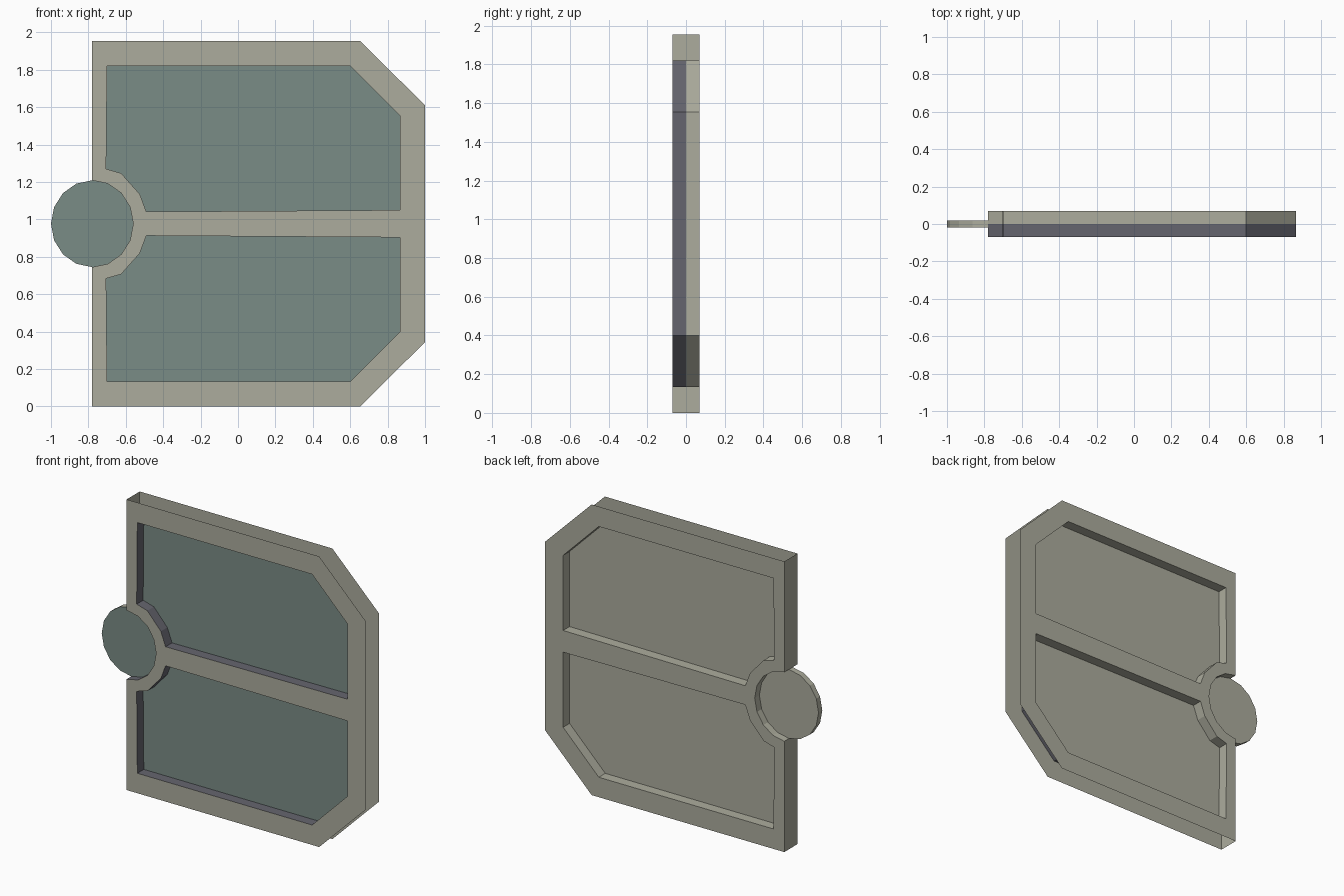
import bpy, bmesh, math

if "Cube" in bpy.data.objects:
    bpy.data.objects.remove(bpy.data.objects["Cube"])

T = 0.07           # half thickness of the door
MID = 0.977        # height of the mirror line
CX, RX, RZ = -0.78, 0.22, 0.232   # lock disc centre and radii


def material(name, rgb):
    m = bpy.data.materials.new(name)
    m.diffuse_color = (*rgb, 1)
    m.use_nodes = True
    m.node_tree.nodes["Principled BSDF"].inputs["Base Color"].default_value = m.diffuse_color
    return m


tan = material("warm grey", (0.413, 0.413, 0.337))
teal = material("grey teal", (0.195, 0.262, 0.238))
dark = material("dark slate", (0.130, 0.130, 0.156))


def finish(name, bm, mats):
    me = bpy.data.meshes.new(name)
    bm.to_mesh(me)
    bm.free()
    for m in mats:
        me.materials.append(m)
    ob = bpy.data.objects.new(name, me)
    bpy.context.collection.objects.link(ob)
    return ob


def plate(bm, loops, y, mat=0):
    """Fill an outline (with optional holes) at depth y, facing away from y = 0."""
    edges = []
    for loop in loops:
        vs = [bm.verts.new((x, y, z)) for x, z in loop]
        edges += [bm.edges.new((vs[i - 1], vs[i])) for i in range(len(vs))]
    made = bmesh.ops.triangle_fill(bm, use_beauty=True, use_dissolve=False, edges=edges)
    for f in made["geom"]:
        if isinstance(f, bmesh.types.BMFace):
            f.normal_update()
            if f.normal.y * y < 0:
                f.normal_flip()
            f.material_index = mat


def wall(bm, path, y0, y1, mat=0, closed=False):
    """Strip of quads along a path; the left side of the path is outside."""
    pts = path + path[:1] if closed else path
    for (ax, az), (bx, bz) in zip(pts, pts[1:]):
        f = bm.faces.new([bm.verts.new(c) for c in
                          ((ax, y0, az), (ax, y1, az), (bx, y1, bz), (bx, y0, bz))])
        f.material_index = mat


def mirrored(path):
    return [(x, 2 * MID - z) for x, z in reversed(path)]


def oval(k):
    a = math.radians(22.5 * k)
    return (CX + RX * math.sin(a), MID + RZ * math.cos(a))


# Profiles in x, z
notch = [oval(k) for k in range(9)]
upper = [(-0.78, 1.954), (0.653, 1.954), (1.0, 1.61)]
outline = upper + mirrored(upper) + notch[::-1]
top_hole = [(-0.70, 1.82), (0.60, 1.82), (0.865, 1.555), (0.865, 1.05), (-0.49, 1.041),
            (-0.525, 1.135), (-0.625, 1.247), (-0.705, 1.27)]
holes = [top_hole, mirrored(top_hole)]

# Frame: front and back faces, with the outer rim left open
bm = bmesh.new()
for y in (-T, T):
    plate(bm, [outline] + holes, y)
# straight edge beside the lock
for seg in ([notch[0], upper[0]], [(-0.78, 0.0), notch[8]]):
    wall(bm, seg, -T, T)
finish("door_frame", bm, [tan])

# Recess walls: dark on the front half, plain on the back half
bm = bmesh.new()
for y0, y1, mat in ((-T, 0, 1), (0, T, 0)):
    for h in holes:
        wall(bm, h[::-1], y0, y1, mat, closed=True)
    wall(bm, [(0.865, 0.904), (0.865, 1.05)], y0, y1, mat)   # end of the crossbar
    wall(bm, notch[::-1], y0, y1, mat)                       # lock notch
finish("recess_walls", bm, [tan, dark])

# Inset panels in the middle of the thickness
bm = bmesh.new()
for h in holes:
    plate(bm, [h], -0.001, 1)
    plate(bm, [h], 0.001, 0)
finish("inset_panels", bm, [tan, teal])

# Lock disc
bm = bmesh.new()
disc = [oval(k) for k in range(16)]
plate(bm, [disc], -0.02, 1)
plate(bm, [disc], 0.02, 0)
wall(bm, disc, -0.02, 0.02, 0, closed=True)
bmesh.ops.remove_doubles(bm, verts=bm.verts, dist=0.0001)
bmesh.ops.recalc_face_normals(bm, faces=bm.faces)
finish("lock_disc", bm, [tan, teal])
